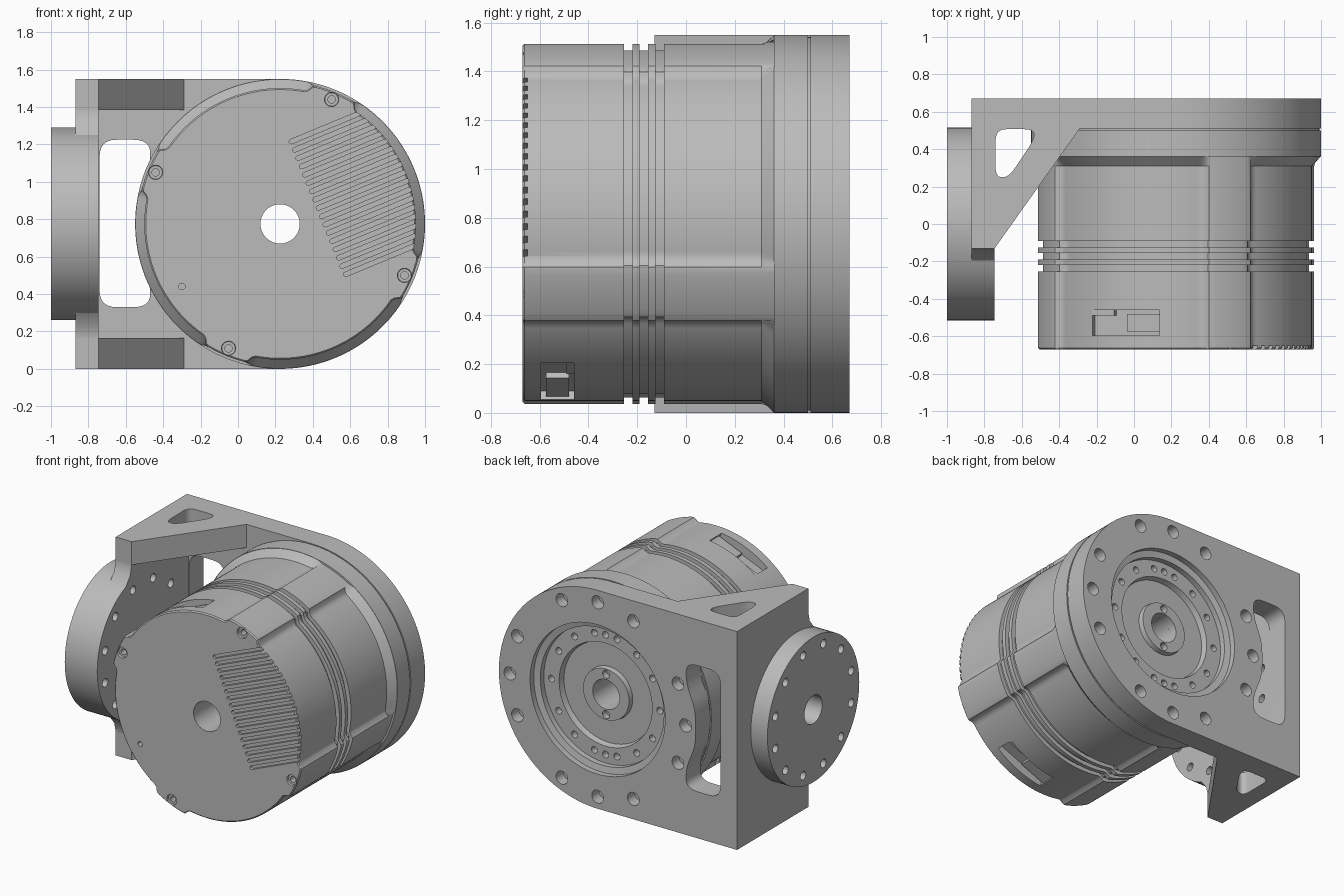
import bpy, bmesh, math
from math import sin, cos, radians, pi
from mathutils import Vector

if "Cube" in bpy.data.objects:
    bpy.data.objects.remove(bpy.data.objects["Cube"])

CX, CZ = 0.225, 0.775          # motor axis
grey = bpy.data.materials.new("machined_grey")
grey.use_nodes = True
COLOUR = (0.5, 0.5, 0.5, 1)
grey.diffuse_color = COLOUR
grey.node_tree.nodes["Principled BSDF"].inputs["Base Color"].default_value = COLOUR


def loft(name, rings, closed=False):
    """Skin equal-length rings; cap the ends, or join last to first."""
    bm = bmesh.new()
    vs = [[bm.verts.new(p) for p in ring] for ring in rings]
    n = len(vs[0])
    pairs = list(zip(vs, vs[1:])) + ([(vs[-1], vs[0])] if closed else [])
    for a, b in pairs:
        for i in range(n):
            j = (i + 1) % n
            bm.faces.new((a[i], a[j], b[j], b[i]))
    if not closed:
        bm.faces.new(vs[0])
        bm.faces.new(vs[-1])
    bmesh.ops.recalc_face_normals(bm, faces=bm.faces)
    me = bpy.data.meshes.new(name)
    bm.to_mesh(me)
    bm.free()
    me.materials.append(grey)
    ob = bpy.data.objects.new(name, me)
    bpy.context.collection.objects.link(ob)
    return ob


def prism(name, pts, axis, lo, hi):
    """Extrude a 2D outline along one axis."""
    place = {"x": lambda p, h: (h, p[0], p[1]),
             "y": lambda p, h: (p[0], h, p[1]),
             "z": lambda p, h: (p[0], p[1], h)}[axis]
    return loft(name, [[place(p, h) for p in pts] for h in (lo, hi)])


def circle(u, v, r, n=24):
    return [(u + r * cos(2 * pi * i / n), v + r * sin(2 * pi * i / n)) for i in range(n)]


def polar(r, deg, u=CX, v=CZ):
    return u + r * cos(radians(deg)), v + r * sin(radians(deg))


def rounded(pts, r):
    """Round every corner of a polygon."""
    out = []
    for i, p in enumerate(pts):
        p = Vector(p)
        ends = []
        for q in (Vector(pts[i - 1]), Vector(pts[(i + 1) % len(pts)])):
            ends.append(p + (q - p).normalized() * min(r, (q - p).length * 0.45))
        for k in range(7):
            t = k / 6
            out.append(tuple(ends[0] * (1 - t) ** 2 + p * 2 * t * (1 - t) + ends[1] * t * t))
    return out


def combine(target, tools, operation="DIFFERENCE"):
    """Apply each tool to the target as a boolean, then drop the tools."""
    groups = [tools] if operation == "DIFFERENCE" else [[t] for t in tools]
    for group in groups:
        bm = bmesh.new()
        for t in group:
            bm.from_mesh(t.data)
            bpy.data.objects.remove(t)
        me = bpy.data.meshes.new("cutter")
        bm.to_mesh(me)
        bm.free()
        tool = bpy.data.objects.new("cutter", me)
        bpy.context.collection.objects.link(tool)
        tool.hide_render = True
        mod = target.modifiers.new("boolean", "BOOLEAN")
        mod.operation, mod.object, mod.solver = operation, tool, "EXACT"
        mod.use_self = operation == "DIFFERENCE"
        bpy.context.view_layer.objects.active = target
        bpy.ops.object.modifier_apply(modifier=mod.name)
        bpy.data.objects.remove(tool)


def smooth(ob):
    bpy.ops.object.select_all(action="DESELECT")
    ob.select_set(True)
    bpy.context.view_layer.objects.active = ob
    bpy.ops.object.shade_smooth_by_angle(angle=radians(28))


# Motor housing: round shell with four raised screw ribs
def housing_ring(y, rib, wall):
    pts = []
    for i in range(240):
        a = i * 1.5
        off = abs((a - 67.5 + 45) % 90 - 45)
        t = min(1, max(0, (off - 8.5) / 3))
        t = t * t * (3 - 2 * t)
        x, z = polar(rib + (wall - rib) * t, a)
        pts.append((x, y, z))
    return pts


RIB, WALL = 0.762, 0.726
sections = [(-0.67, RIB - 0.008, WALL - 0.008), (-0.662, RIB, WALL)]
for g in (-0.255, -0.19, -0.125):          # three cooling grooves
    for y, d in ((g, 0), (g, 0.028), (g + 0.035, 0.028), (g + 0.035, 0)):
        sections.append((y, RIB - d, WALL - d))
sections += [(0.31, RIB, WALL), (0.36, RIB, 0.773), (0.36, 0.775, 0.775),
             (0.5, 0.775, 0.775), (0.5, 0.766, 0.766), (0.515, 0.766, 0.766)]
housing = loft("motor_housing", [housing_ring(*s) for s in sections])

cuts = [prism("bore", circle(CX, CZ, 0.105, 48), "y", -1, 1),
        prism("pin_hole", circle(-0.3, 0.44, 0.017), "y", -1, -0.63)]
for k in range(4):                         # cover screw holes
    u, v = polar(0.72, 67.5 + 90 * k)
    cuts.append(loft("screw", [[(p[0], y, p[1]) for p in circle(u, v, r)]
                               for y, r in ((-0.7, 0.043), (-0.655, 0.036),
                                            (-0.655, 0.02), (-0.6, 0.02))]))
# Vent slots across the cover, open at the rim
d = Vector((cos(radians(22.5)), sin(radians(22.5))))
s = Vector((-d.y, d.x))
for k in range(17):
    p = Vector((0.285, 1.215)).lerp(Vector((0.575, 0.505)), k / 16)
    w = 0.012
    outline = [p + d * 0.62 - s * w, p + d * 0.62 + s * w]
    outline += [p + (s * cos(a) - d * sin(a)) * w for a in (i * pi / 6 for i in range(7))]
    cuts.append(prism("vent", outline, "y", -0.8, -0.65))
# Connector pockets on opposite sides
inserts = []
for ang in (112.5, -67.5):
    n = Vector((cos(radians(ang)), sin(radians(ang))))
    t = Vector((-n.y, n.x))
    c = Vector((CX, CZ))

    def block(name, a, b, low, high, y0, y1):
        pts = [c + t * a + n * low, c + t * b + n * low,
               c + t * b + n * high, c + t * a + n * high]
        return prism(name, pts, "y", y0, y1)
    cuts.append(block("pocket", -0.195, 0.195, 0.66, 0.9, -0.595, -0.46))
    inserts.append(block("connector_block", -0.195, 0.0, 0.65, 0.685, -0.575, -0.48))
    inserts.append(block("connector_tab", 0.07, 0.195, 0.65, 0.695, -0.49, -0.455))
combine(housing, cuts)
smooth(housing)

# Mounting bracket: rounded back plate, side plate, two gussets, round flange
arc = [polar(0.775, -90 + i * 2) for i in range(91)]
bracket = prism("bracket", arc + [(-0.87, 1.55), (-0.87, 0)], "y", 0.51, 0.67)
half = [(-0.13, 0), (-0.13, 0.17), (-0.145, 0.235), (-0.2, 0.305)]
side = [(0.67, 0)] + half + [(y, 1.55 - z) for y, z in reversed(half)] + [(0.67, 1.55)]
gusset = [(-0.87, -0.13), (-0.745, -0.13), (-0.29, 0.51), (-0.29, 0.67), (-0.87, 0.67)]
combine(bracket, [prism("side", side, "x", -0.87, -0.745),
                  prism("low", gusset, "z", 0, 0.165),
                  prism("high", gusset, "z", 1.385, 1.55),
                  prism("flange", circle(0, CZ, 0.515, 96), "x", -1, -0.745)], "UNION")

window = [(-0.74, 0.33), (-0.47, 0.33), (-0.47, 0.48), (-0.545, 0.65)]
window += [(x, 1.555 - z) for x, z in reversed(window)]
opening = [(-0.74, 0.25), (-0.67, 0.25), (-0.535, 0.45), (-0.535, 0.507), (-0.74, 0.507)]
cuts = [prism("window", rounded(window, 0.09), "y", 0.4, 0.8),
        prism("gusset_opening", rounded(opening, 0.06), "z", -0.5, 2),
        prism("rotor_seat", circle(CX, CZ, 0.53, 96), "y", 0.4, 0.8),
        prism("flange_bore", circle(0, CZ, 0.1, 32), "x", -1.2, -0.5)]
for k in range(12):                        # flange bolt circle
    cuts.append(prism("bolt", circle(*polar(0.44, 15 + 30 * k, 0), 0.03, 16), "x", -1.2, -0.5))
for k in range(4):                         # back plate bolts in groups of three
    for off in (-24, 0, 24):
        u, v = polar(0.69, 90 * k + off)
        cuts.append(loft("bolt", [[(p[0], y, p[1]) for p in circle(u, v, r)]
                                  for y, r in ((0.8, 0.046), (0.59, 0.046),
                                               (0.59, 0.024), (0.53, 0.024))]))
combine(bracket, cuts)
smooth(bracket)

# Output rotor: stepped turning seated in the back plate
profile = [(0.535, 0.505), (0.535, 0.63), (0.485, 0.62), (0.485, 0.58), (0.365, 0.58),
           (0.355, 0.54), (0.185, 0.54), (0.18, 0.575), (0.105, 0.575), (0.105, 0.505)]
rotor = loft("output_rotor", [[(p[0], y, p[1]) for p in circle(CX, CZ, r, 96)]
                              for r, y in profile], closed=True)
angles = [90, 78, 102, 270, 258, 282, 0, 30, 150, 180, 210, 330, 55, 125, 235, 305]
cuts = [prism("hole", circle(*polar(0.425, a), 0.024, 16), "y", 0.53, 0.7) for a in angles]
cuts += [prism("hub_screw", circle(*polar(0.143, a), 0.028, 16), "y", 0.53, 0.7) for a in (90, 270)]
combine(rotor, cuts)
smooth(rotor)
